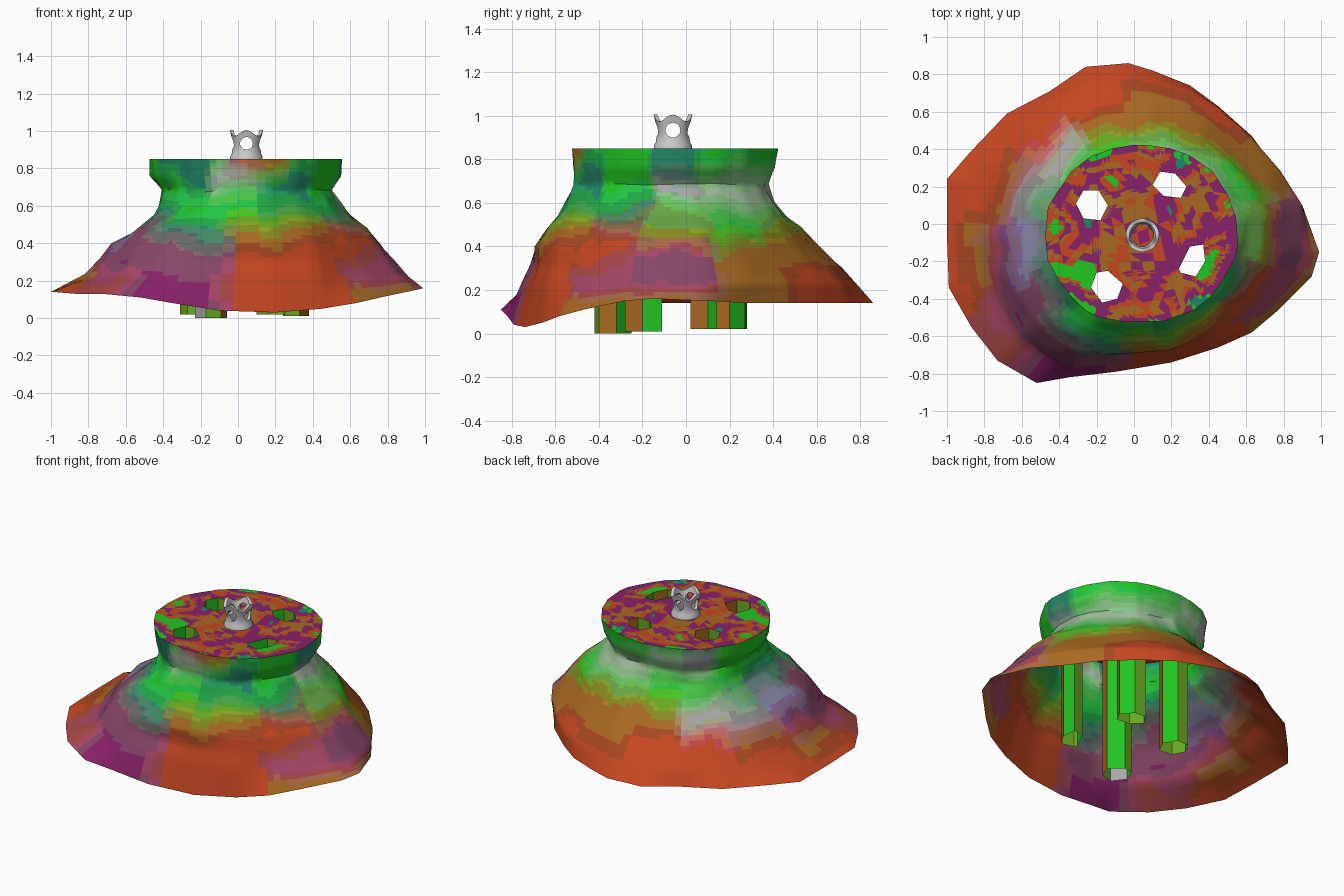
import bpy, bmesh, math, random
from mathutils import Vector, noise

if "Cube" in bpy.data.objects:
    bpy.data.objects.remove(bpy.data.objects["Cube"])

random.seed(4)
CX, CY = 0.04, -0.05

COLOURS = {
    "R": (0.50, 0.045, 0.015), "O": (0.37, 0.13, 0.015), "P": (0.30, 0.035, 0.17),
    "G": (0.02, 0.56, 0.03), "T": (0.005, 0.22, 0.13), "W": (0.47, 0.45, 0.45),
    "L": (0.30, 0.24, 0.42),
}
MATS = {}


def material(rgb):
    """Material for a colour, rounded so that close colours share one."""
    key = tuple(round(math.sqrt(max(c, 0)) * 8) for c in rgb)
    if key not in MATS:
        m = bpy.data.materials.new("paint")
        m.diffuse_color = (*[(k / 8) ** 2 for k in key], 1)
        m.use_nodes = True
        m.node_tree.nodes["Principled BSDF"].inputs["Base Color"].default_value = m.diffuse_color
        MATS[key] = m
    return MATS[key]


def make(name, bm, paint=None):
    me = bpy.data.meshes.new(name)
    if paint:
        for f in bm.faces:
            m = material(paint(f.calc_center_median(), f))
            if m.name not in me.materials:
                me.materials.append(m)
            f.material_index = me.materials.find(m.name)
    bm.to_mesh(me)
    bm.free()
    ob = bpy.data.objects.new(name, me)
    bpy.context.collection.objects.link(ob)
    return ob


def smooth(ob, deg):
    bpy.ops.object.select_all(action='DESELECT')
    ob.select_set(True)
    bpy.context.view_layer.objects.active = ob
    bpy.ops.object.shade_smooth_by_angle(angle=math.radians(deg))


# Paint of the skirt: colours up each side, at z = .15 .25 .35 .45 .55 .65 .75 .85
STRIPES = {0: "OPPOGWTT", 30: "OOOGGWGG", 55: "RROOGWGG", 85: "RROOGWGG", 110: "RRROGGWG",
           135: "RRRWGGWT", 160: "RROLGGGG", 190: "ROPLTGGG", 215: "RPPPTGGT", 235: "PPPTGGTT",
           255: "PPPTGGWG", 270: "RRROGGWR", 285: "RRROGTGR", 305: "RRROGTTG", 330: "OPRRTGGG"}


def skirt_paint(p, _=None):
    p = p + noise.noise_vector(p * 5) * 0.07
    a = math.degrees(math.atan2(p.y - CY, p.x - CX))
    total, acc = 0, Vector((0, 0, 0))
    for deg, stripe in STRIPES.items():
        da = (a - deg + 180) % 360 - 180
        for i, c in enumerate(stripe):
            d2 = (math.radians(da) * 0.6) ** 2 + (p.z - 0.15 - 0.1 * i) ** 2
            w = math.exp(-d2 / 0.006) + 1e-12
            total += w
            acc += Vector(COLOURS[c]) * w
    return acc / total


def plate_paint(p, _=None):
    v = noise.noise(p * 6) * 0.9 + 0.5
    s = "TPPROPRG" if (p.x - CX) ** 2 + (p.y - CY) ** 2 < 0.2 else "TGPPPORG"
    return COLOURS[s[max(0, min(7, int(v * 8)))]]


# Skirt: wavy rim outline, then rings of radii in eight directions (E, NE, N ... SE)
RIM = [(0.99, -0.15, .16), (0.9, 0.1, .15), (0.77, 0.28, .14), (0.63, 0.47, .14),
       (0.45, 0.63, .14), (0.3, 0.74, .14), (0.1, 0.82, .14), (-0.03, 0.86, .14),
       (-0.26, 0.84, .14), (-0.45, 0.71, .14), (-0.68, 0.59, .14), (-0.88, 0.38, .14),
       (-1, 0.24, .14), (-1, -0.06, .14), (-0.99, -0.34, .14), (-0.87, -0.55, .13),
       (-0.73, -0.73, .13), (-0.52, -0.85, .11), (-0.35, -0.82, .08), (-0.1, -0.79, .04),
       (0.2, -0.74, .03), (0.45, -0.66, .05), (0.63, -0.58, .08), (0.76, -0.47, .11),
       (0.95, -0.28, .15)]
RINGS = [
    (0.23, (.89, .77, .83, .87, .86, .85, .66, .71)),
    (0.31, (.81, .71, .76, .78, .77, .80, .64, .68)),
    (0.40, (.73, .65, .66, .66, .71, .75, .63, .65)),
    (0.48, (.66, .59, .57, .56, .58, .66, .59, .60)),
    (0.55, (.57, .53, .50, .50, .48, .57, .54, .55)),
    (0.61, (.51, .48, .45, .46, .46, .51, .50, .50)),
    (0.68, (.46, .45, .42, .44, .45, .47, .47, .47)),
    (0.76, (.51, .49, .46, .48, .51, .49, .47, .49)),
    (0.85, (.52, .50, .47, .50, .52, .51, .48, .50)),
]


def radius(rs, a):
    t = (a / (math.pi / 4)) % 8
    i, f = int(t), t - int(t)
    f = f * f * (3 - 2 * f)
    return rs[i % 8] * (1 - f) + rs[(i + 1) % 8] * f


rows = [RIM]
for z, rs in RINGS:
    row = []
    for x, y, _ in RIM:
        a = math.atan2(y - CY, x - CX)
        edge = z > 0.7
        r = radius(rs, a) + random.uniform(-1, 1) * (0.006 if edge else 0.01)
        row.append((CX + r * math.cos(a), CY + r * math.sin(a),
                    z + (0 if edge else random.uniform(-.01, .01))))
    rows.append(row)

bm = bmesh.new()
vs = [[bm.verts.new(p) for p in row] for row in rows]
N = len(RIM)
for lo, hi in zip(vs, vs[1:]):
    for i in range(N):
        k = (i + 1) % N
        bm.faces.new((lo[i], lo[k], hi[k], hi[i]))
bmesh.ops.subdivide_edges(bm, edges=bm.edges[:], cuts=3, use_grid_fill=True)
skirt = make("skirt", bm, skirt_paint)
smooth(skirt, 50)

# Top plate with four six-sided holes
HOLES = [
    ([(-.31, .11), (-.27, .18), (-.19, .18), (-.14, .10), (-.18, .02), (-.27, .03)], .02),
    ([(.10, .21), (.14, .28), (.22, .27), (.28, .20), (.25, .14), (.16, .15)], .02),
    ([(.24, -.24), (.30, -.12), (.37, -.11), (.38, -.20), (.33, -.28), (.25, -.26)], .01),
    ([(-.23, -.34), (-.20, -.26), (-.14, -.25), (-.06, -.32), (-.09, -.40), (-.17, -.42)], .0),
]
bm = bmesh.new()
edges = []
for loop in [[p[:2] for p in rows[-1]]] + [h for h, _ in HOLES]:
    lv = [bm.verts.new((x, y, 0.85)) for x, y in loop]
    edges += [bm.edges.new((lv[i], lv[(i + 1) % len(lv)])) for i in range(len(lv))]
bmesh.ops.triangle_fill(bm, use_beauty=True, edges=edges, normal=(0, 0, 1))
for f in bm.faces:
    if f.normal.z < 0:
        f.normal_flip()
bmesh.ops.subdivide_edges(bm, edges=bm.edges[:], cuts=5, use_grid_fill=True)
make("top_plate", bm, plate_paint)

# Open tubes hanging from the holes
for n, (loop, z0) in enumerate(HOLES):
    bm = bmesh.new()
    lo = [bm.verts.new((x, y, z0)) for x, y in loop]
    hi = [bm.verts.new((x, y, 0.85)) for x, y in loop]
    for i in range(6):
        k = (i + 1) % 6
        bm.faces.new((lo[k], lo[i], hi[i], hi[k]))
    bm.faces.index_update()
    olive = (0.14, 0.34, 0.02)
    shades = [COLOURS["G"], olive, COLOURS["G"], COLOURS["O"], olive, COLOURS["W"] if n == 3 else olive]
    make(f"tube_{n + 1}", bm, lambda p, f: shades[f.index])

# Small crown finial: flared wall, wavy top, round windows on four sides
SEG = 48
PROFILE = [(.087, 0), (.087, .1), (.078, .2), (.074, .5), (.079, .75), (.089, 1),
           (.070, 1), (.060, .75), (.056, .5), (.060, .2), (.066, 0)]
bm = bmesh.new()
cols = []
for i in range(SEG):
    a = 2 * math.pi * i / SEG
    top = 0.989 + 0.016 * math.cos(4 * a)
    cols.append([bm.verts.new((0.045 + r * math.cos(a), -0.06 + r * math.sin(a),
                               0.848 + t * (top - 0.848))) for r, t in PROFILE])
P = len(PROFILE)
for i in range(SEG):
    a, b = cols[i], cols[(i + 1) % SEG]
    for j in range(P):
        bm.faces.new((a[j], b[j], b[(j + 1) % P], a[(j + 1) % P]))
bmesh.ops.recalc_face_normals(bm, faces=bm.faces)
crown = make("crown_finial", bm)
for rot in ((math.pi / 2, 0, 0), (0, math.pi / 2, 0)):
    bpy.ops.mesh.primitive_cylinder_add(vertices=24, radius=0.034, depth=0.4,
                                        location=(0.045, -0.06, 0.934), rotation=rot)
    cutter = bpy.context.object
    cutter.name = "window_cutter"
    cutter.hide_render = True
    mod = crown.modifiers.new("window", 'BOOLEAN')
    mod.operation, mod.solver, mod.object = 'DIFFERENCE', 'EXACT', cutter
    bpy.context.view_layer.objects.active = crown
    bpy.ops.object.modifier_apply(modifier=mod.name)
    bpy.data.objects.remove(cutter)
smooth(crown, 40)
